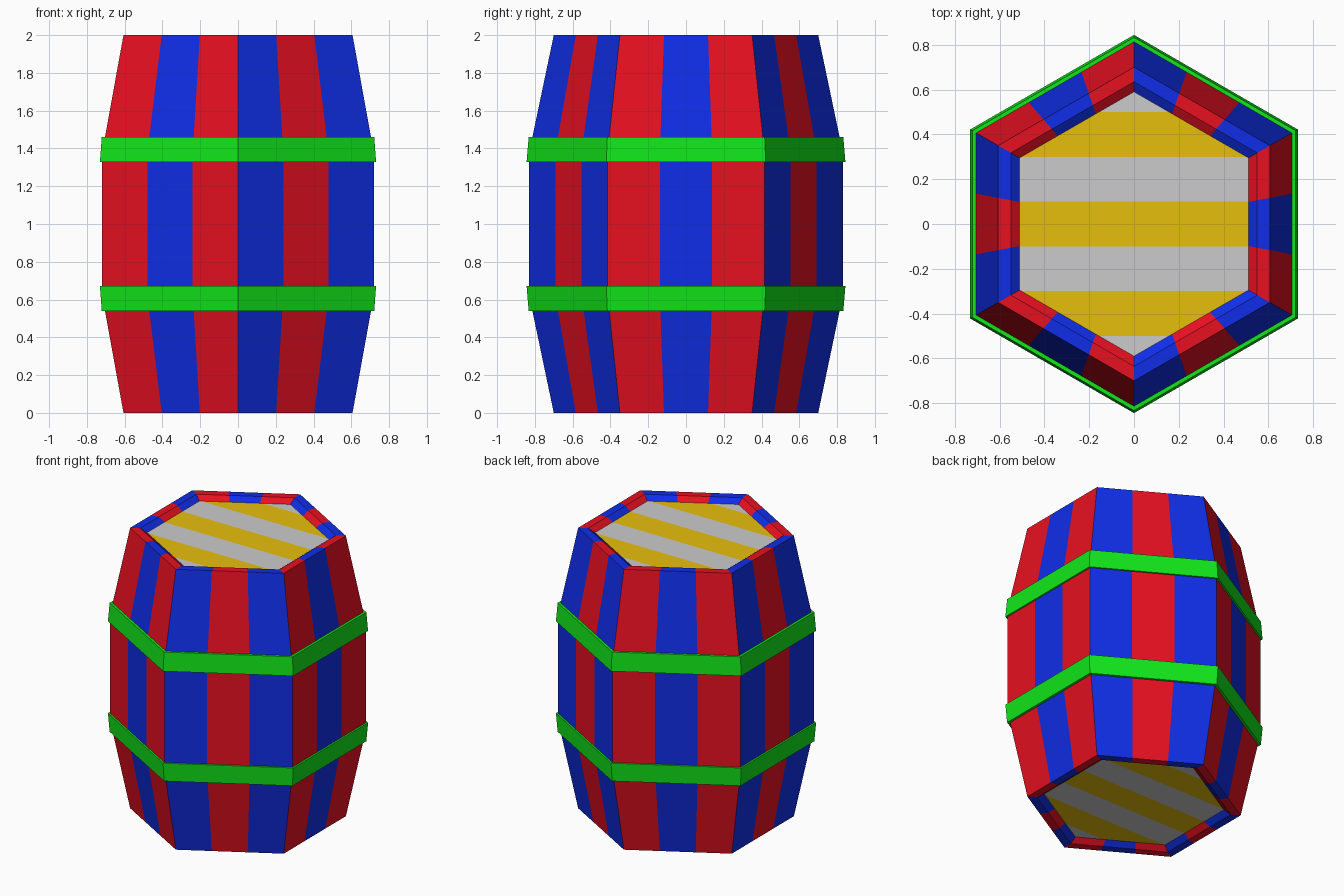
import bpy, bmesh
from math import sin, cos, pi, floor
from mathutils import Vector

if "Cube" in bpy.data.objects:
    bpy.data.objects.remove(bpy.data.objects["Cube"])


def material(name, rgb):
    m = bpy.data.materials.new(name)
    m.diffuse_color = (*rgb, 1)
    m.use_nodes = True
    m.node_tree.nodes["Principled BSDF"].inputs["Base Color"].default_value = m.diffuse_color
    return m


RED = material("red", (0.8, 0.005, 0.015))
BLUE = material("blue", (0.005, 0.027, 0.8))
GREEN = material("green", (0.006, 0.8, 0.01))
GOLD = material("gold", (0.8, 0.52, 0.004))


def finish(bm, name, mats):
    me = bpy.data.meshes.new(name)
    bm.to_mesh(me)
    bm.free()
    for m in mats:
        me.materials.append(m)
    ob = bpy.data.objects.new(name, me)
    bpy.context.collection.objects.link(ob)
    return ob


def hex_point(i, per_side, r, z):
    """Point i around a hexagon whose sides are split in per_side parts; starts at -y."""
    side, part = divmod(i, per_side)
    a, b = (Vector((sin(k * pi / 3) * r, -cos(k * pi / 3) * r, z)) for k in (side, side + 1))
    return a.lerp(b, part / per_side)


def hex_lathe(name, profile, per_side, mats, closed=False):
    """Sweep a (radius, z) profile around the hexagon, alternating materials."""
    bm = bmesh.new()
    n = 6 * per_side
    cols = [[bm.verts.new(hex_point(i, per_side, r, z)) for r, z in profile] for i in range(n)]
    count = len(profile)
    for i in range(n):
        a, b = cols[i], cols[(i + 1) % n]
        for j in range(count if closed else count - 1):
            k = (j + 1) % count
            bm.faces.new((a[j], b[j], b[k], a[k])).material_index = i % len(mats)
    return finish(bm, name, mats)


def lid(name, z, up):
    """Hexagonal head cut into boards 0.2 wide across y."""
    bm = bmesh.new()
    pts = [bm.verts.new(hex_point(i, 1, LID_R, z)) for i in range(6)]
    bm.faces.new(pts if up else pts[::-1])
    for k in range(-3, 3):
        bmesh.ops.bisect_plane(bm, geom=bm.verts[:] + bm.edges[:] + bm.faces[:],
                               plane_co=(0, 0.2 * k + 0.1, 0), plane_no=(0, 1, 0))
    for f in bm.faces:
        f.material_index = floor(f.calc_center_bounds().y / 0.2 + 0.5) % 2
    return finish(bm, name, [GOLD, None])


LID_R, RIM_R, END_R, MID_R, SINK = 0.59, 0.635, 0.70, 0.83, 0.03

# Staves with rims: half profile mirrored about z = 1
half = [(LID_R, SINK), (RIM_R, 0), (END_R, 0), (MID_R, 0.62)]
hex_lathe("staves", half + [(r, 2 - z) for r, z in reversed(half)], 3, [BLUE, RED])

# Hoops
hoop = [(0.80, 0.54), (0.833, 0.54), (0.844, 0.672), (0.80, 0.672)]
hex_lathe("lower_hoop", hoop, 1, [GREEN], closed=True)
hex_lathe("upper_hoop", [(r, 2 - z) for r, z in reversed(hoop)], 1, [GREEN], closed=True)

# Heads
lid("top_head", 2 - SINK, True)
lid("bottom_head", SINK, False)
